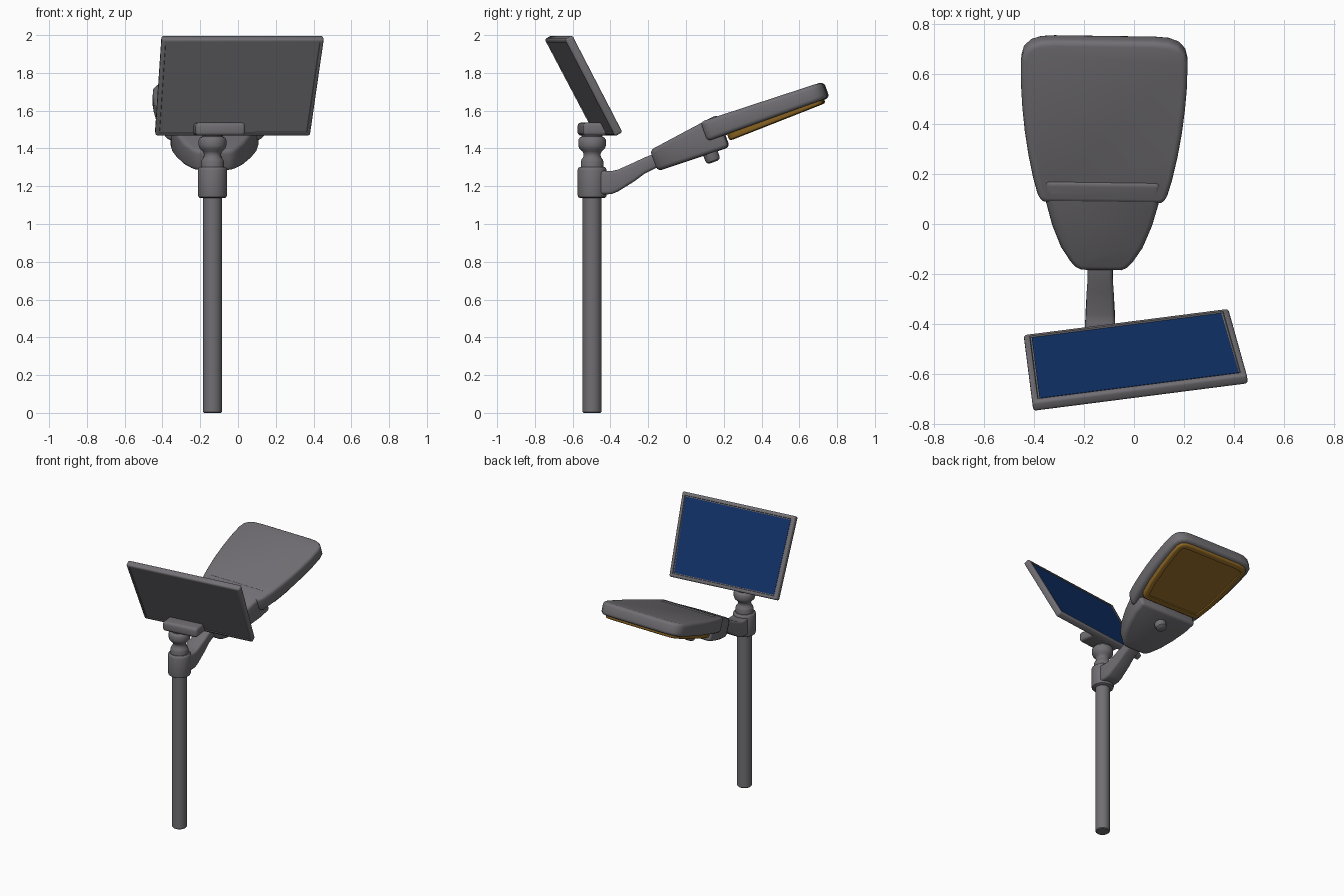
import bpy, bmesh, math
from mathutils import Matrix, Vector

if "Cube" in bpy.data.objects:
    bpy.data.objects.remove(bpy.data.objects["Cube"])


def material(name, rgb):
    m = bpy.data.materials.new(name)
    m.diffuse_color = (*rgb, 1)
    m.use_nodes = True
    m.node_tree.nodes["Principled BSDF"].inputs["Base Color"].default_value = m.diffuse_color
    return m


GREY = material("grey metal", (0.165, 0.158, 0.172))
BLUE = material("solar blue", (0.005, 0.030, 0.135))
AMBER = material("amber lens", (0.27, 0.135, 0.018))


def finish(name, bm, mat, matrix=None):
    bmesh.ops.recalc_face_normals(bm, faces=bm.faces)
    me = bpy.data.meshes.new(name)
    bm.to_mesh(me)
    bm.free()
    me.materials.append(mat)
    ob = bpy.data.objects.new(name, me)
    bpy.context.collection.objects.link(ob)
    if matrix is not None:
        ob.matrix_world = matrix
    bpy.ops.object.select_all(action='DESELECT')
    ob.select_set(True)
    bpy.context.view_layer.objects.active = ob
    bpy.ops.object.shade_smooth_by_angle(angle=math.radians(38))
    return ob


def round_edges(bm, width, segments=3):
    bmesh.ops.recalc_face_normals(bm, faces=bm.faces)
    sharp = [e for e in bm.edges if e.calc_face_angle(0) > 0.62]
    bmesh.ops.bevel(bm, geom=sharp, offset=width, segments=segments,
                    profile=0.5, affect='EDGES', clamp_overlap=True)


def loft(sections, bevel):
    """Join equal-length rings of points, cap the ends, round the edges."""
    bm = bmesh.new()
    rings = [[bm.verts.new(p) for p in s] for s in sections]
    n = len(rings[0])
    for a, b in zip(rings, rings[1:]):
        for i in range(n):
            j = (i + 1) % n
            bm.faces.new((a[i], a[j], b[j], b[i]))
    bm.faces.new(rings[0][::-1])
    bm.faces.new(rings[-1])
    if bevel:
        round_edges(bm, bevel)
    return bm


def prism(outline, low, high, bevel):
    """Outline in xy; low and high are (height, slope along y)."""
    return loft([[(x, y, h + k * y) for x, y in outline] for h, k in (low, high)], bevel)


def recess(bm, sign, border, depth):
    """Sink the big face that looks up (+1) or down (-1)."""
    bmesh.ops.recalc_face_normals(bm, faces=bm.faces)
    face = max((f for f in bm.faces if f.normal.z * sign > 0.8), key=lambda f: f.calc_area())
    bmesh.ops.inset_region(bm, faces=[face], thickness=border)
    normal = face.normal.copy()
    edge = bmesh.ops.inset_region(bm, faces=[face], thickness=0.003)
    for v in face.verts:
        v.co -= normal * depth


def mirrored(half):
    return [(w, s) for s, w in half] + [(-w, s) for s, w in reversed(half)]


def lathe(name, profile, x, y, sides=40):
    rings = [[(x + r * math.cos(2 * math.pi * i / sides), y + r * math.sin(2 * math.pi * i / sides), z)
              for i in range(sides)] for r, z in profile]
    return finish(name, loft(rings, 0), GREY)


# Pole, clamp collar and swivel neck
PX, PY = -0.135, -0.497
lathe("pole", [(0.044, 0), (0.05, 0.006), (0.05, 1.2)], PX, PY)
lathe("clamp_collar", [(0.066, 1.138), (0.074, 1.143), (0.077, 1.153), (0.077, 1.285),
                       (0.074, 1.295), (0.066, 1.302)], PX, PY)
lathe("swivel_neck", [(0.06, 1.29), (0.06, 1.33), (0.056, 1.342), (0.046, 1.355), (0.045, 1.372),
                      (0.052, 1.385), (0.068, 1.4), (0.073, 1.415), (0.073, 1.445),
                      (0.066, 1.457), (0.055, 1.462), (0.055, 1.49)], PX, PY)

# Arm from the collar to the lamp
arm = [(-0.48, 1.155, 1.285, 0.06), (-0.395, 1.158, 1.28, 0.06), (-0.36, 1.172, 1.288, 0.058),
       (-0.27, 1.228, 1.328, 0.054), (-0.22, 1.266, 1.352, 0.05), (-0.13, 1.31, 1.385, 0.05)]
finish("lamp_arm", loft([[(PX - w, y, lo), (PX + w, y, lo), (PX + w, y, hi), (PX - w, y, hi)]
                         for y, lo, hi, w in arm], 0.016), GREY)

# Panel bracket
yaw = math.radians(7.3)
bracket = [(-0.132, -0.068), (0.132, -0.068), (0.132, 0.068), (-0.132, 0.068)]
finish("panel_bracket", prism(bracket, (1.468, 0), (1.537, 0), 0.018), GREY,
       Matrix.Translation((-0.1, -0.492, 0)) @ Matrix.Rotation(yaw, 4, 'Z'))

# Solar panel: frame with sunken back and front, plus the cell sheet
tilt = math.radians(62)
u = Vector((math.cos(yaw), math.sin(yaw), 0))
v = Vector((math.sin(yaw) * math.cos(tilt), -math.cos(yaw) * math.cos(tilt), math.sin(tilt)))
n = v.cross(u)
panel = Matrix((-u, v, n)).transposed().to_4x4()
panel.translation = (0.0, -0.541, 1.732)


def panel_outline(b):
    h = 0.291 - b
    return [(0.425 - b, -h), (0.425 - b, h), (-0.44 + b, h), (-0.40 + b, -h)]


bm = prism(panel_outline(0), (-0.0225, 0), (0.0225, 0), 0.012)
recess(bm, 1, 0.016, 0.006)
recess(bm, -1, 0.010, 0.005)
finish("panel_frame", bm, GREY, panel)
finish("solar_cells", prism(panel_outline(0.031), (0.014, 0), (0.0195, 0), 0), BLUE, panel)

# Lamp head: local y runs along the head, local z out of its top
head = (Matrix.Translation((-0.13, -0.17, 1.335)) @ Matrix.Rotation(math.radians(-0.8), 4, 'Z')
        @ Matrix.Rotation(math.radians(20), 4, 'X'))

housing = [(0, 0.08), (0.012, 0.104), (0.035, 0.124), (0.1, 0.163), (0.2, 0.2),
           (0.3, 0.225), (0.40, 0.235)]
finish("rear_housing", prism(mirrored(housing), (-0.0585, -0.025), (0.0585, 0.14), 0.022), GREY, head)

shell = [(0.305, 0.235), (0.318, 0.254), (0.40, 0.277), (0.5, 0.298), (0.6, 0.314), (0.7, 0.325),
         (0.8, 0.332), (0.9, 0.332), (0.94, 0.322), (0.968, 0.295), (0.982, 0.255), (0.986, 0.2)]
finish("lamp_shell", prism(mirrored(shell), (0.0, -0.004), (0.118, -0.033), 0.022), GREY, head)

# Amber lens with a raised rim
lens = [(0.415, 0.215), (0.425, 0.238), (0.45, 0.25), (0.55, 0.273), (0.7, 0.292), (0.85, 0.300),
        (0.91, 0.298), (0.938, 0.282), (0.952, 0.25), (0.956, 0.2)]
bm = prism(mirrored(lens), (0.02, 0), (-0.048, 0.026), 0.012)
recess(bm, -1, 0.025, 0.008)
finish("lamp_lens", bm, AMBER, head)

# Motion sensor knob under the housing
knob = [[(r * math.cos(i * math.pi / 12), 0.295 + r * math.sin(i * math.pi / 12), z) for i in range(24)]
        for r, z in [(0.04, -0.04), (0.04, -0.095), (0.036, -0.108), (0.024, -0.115)]]
finish("sensor_knob", loft(knob, 0), GREY, head)
